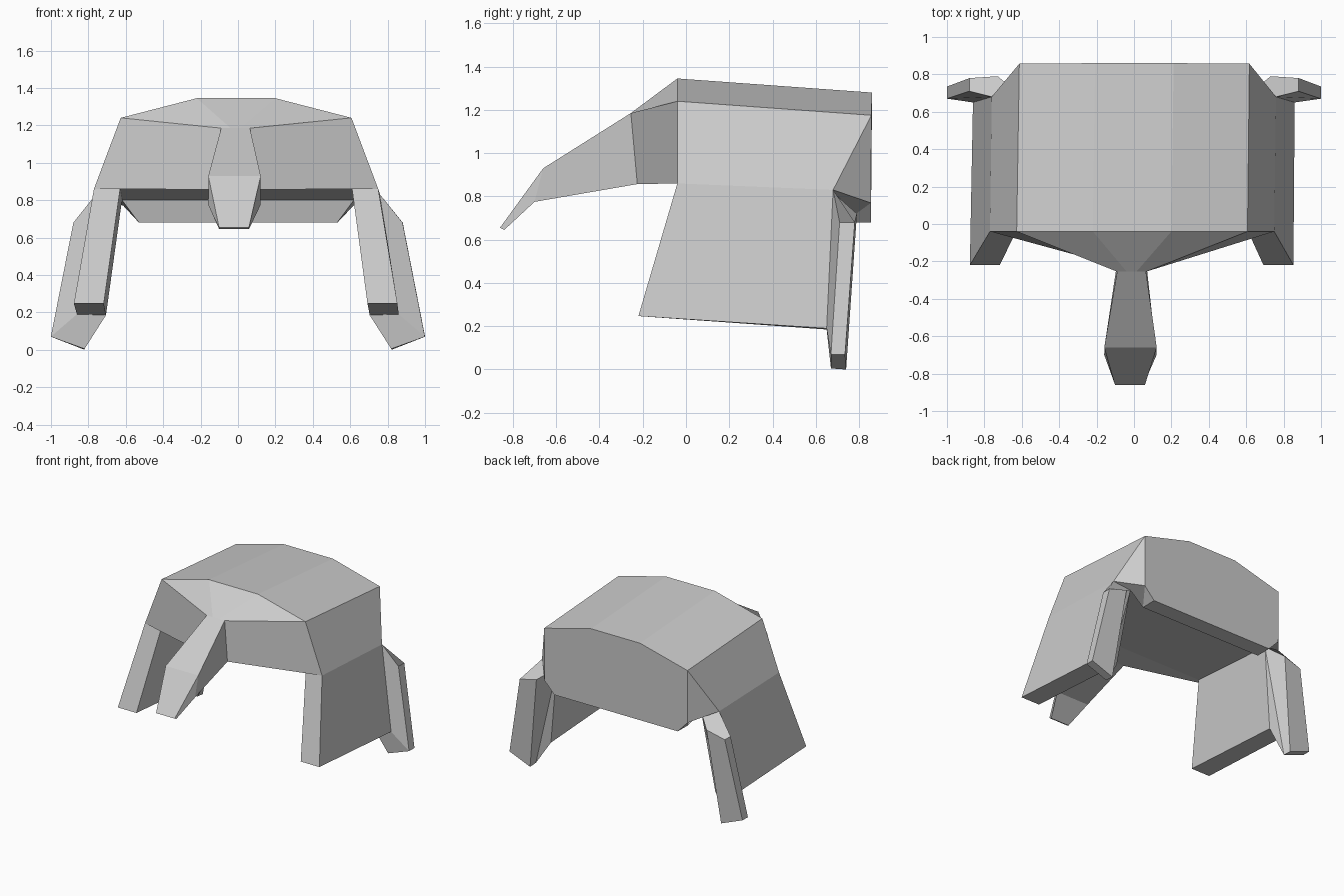
import bpy, bmesh

if "Cube" in bpy.data.objects:
    bpy.data.objects.remove(bpy.data.objects["Cube"])


def place(p, side=1):
    # the whole model is skewed very slightly around its length
    x, y, z = p
    return (x * side + 0.0135 * (y - 0.72), y, z)


def loft(name, rings, side=1, caps=(), skip=()):
    """Join rings with quads. caps: (ring, point indices); skip: (ring, edge) left open."""
    bm = bmesh.new()
    loops = [[bm.verts.new(place(p, side)) for p in r] for r in rings]
    n = len(rings[0])
    for i in range(len(loops) - 1):
        a, b = loops[i], loops[i + 1]
        for j in range(n):
            if (i, j) not in skip:
                k = (j + 1) % n
                bm.faces.new((a[j], a[k], b[k], b[j]))
    for r, idx in caps:
        bm.faces.new([loops[r][j] for j in idx])
    # points shared between rings collapse quads to triangles
    bmesh.ops.remove_doubles(bm, verts=bm.verts, dist=0.0005)
    bmesh.ops.recalc_face_normals(bm, faces=bm.faces)
    mesh = bpy.data.meshes.new(name)
    bm.to_mesh(mesh)
    bm.free()
    obj = bpy.data.objects.new(name, mesh)
    bpy.context.collection.objects.link(obj)
    return obj


def both(half):
    # right half, top to bottom, then the mirrored left half
    return half + [(-x, y, z) for x, y, z in reversed(half)]


# Corners shared by neighbouring parts
neck = [(0.026, -0.255, 1.185), (0.077, -0.255, 1.185),
        (0.08, -0.225, 0.857), (0.08, -0.225, 0.857)]
hip_front, hip_front_in = (0.76, -0.04, 0.86), (0.62, -0.04, 0.86)
hip_back, hip_back_in = (0.76, 0.68, 0.83), (0.62, 0.70, 0.80)
foot_back, foot_back_in = (0.86, 0.65, 0.19), (0.705, 0.65, 0.185)
ridge, shoulder = (0.21, 0.86, 1.28), (0.615, 0.857, 1.175)
tail_corner = (0.615, 0.855, 0.77)

# Torso: neck end, front, rear hips, lip and back wall
loft("torso", [both(neck),
               both([(0.21, -0.04, 1.345), (0.617, -0.04, 1.24), hip_front, hip_front_in]),
               both([ridge, shoulder, hip_back, hip_back_in]),
               both([ridge, shoulder, tail_corner, (0.53, 0.73, 0.68)]),
               both([ridge, shoulder, tail_corner, (0.53, 0.855, 0.68)])],
     caps=[(4, range(8))], skip=[(1, 2), (1, 4)])

# Head: drooping snout
loft("head", [both(neck),
              both([(0.05, -0.66, 0.93), (0.14, -0.66, 0.93),
                    (0.14, -0.70, 0.775), (0.14, -0.70, 0.775)]),
              both([(0.03, -0.86, 0.655), (0.08, -0.86, 0.655),
                    (0.08, -0.84, 0.645), (0.08, -0.84, 0.645)])],
     caps=[(2, range(8))])

for side, label in ((1, "right"), (-1, "left")):
    # Wide slab legs along the flanks
    loft("side_plate_" + label,
         [[hip_front, hip_front_in, hip_back_in, hip_back],
          [(0.865, -0.22, 0.247), (0.705, -0.22, 0.247), foot_back_in, foot_back]],
         side, caps=[(1, range(4))], skip=[(0, 2)])
    # Splayed rear legs behind the slabs
    loft("rear_leg_" + label,
         [[(0.88, 0.71, 0.68), (0.88, 0.78, 0.68), (0.73, 0.79, 0.72),
           hip_back_in, hip_back_in, hip_back],
          [(1.0, 0.67, 0.07), (1.0, 0.735, 0.07), (0.82, 0.74, 0.0),
           (0.82, 0.67, 0.005), foot_back_in, foot_back]],
         side, caps=[(0, (0, 1, 2, 3, 5)), (1, (0, 1, 2, 3)), (1, (0, 3, 4, 5))],
         skip=[(0, 4)])
